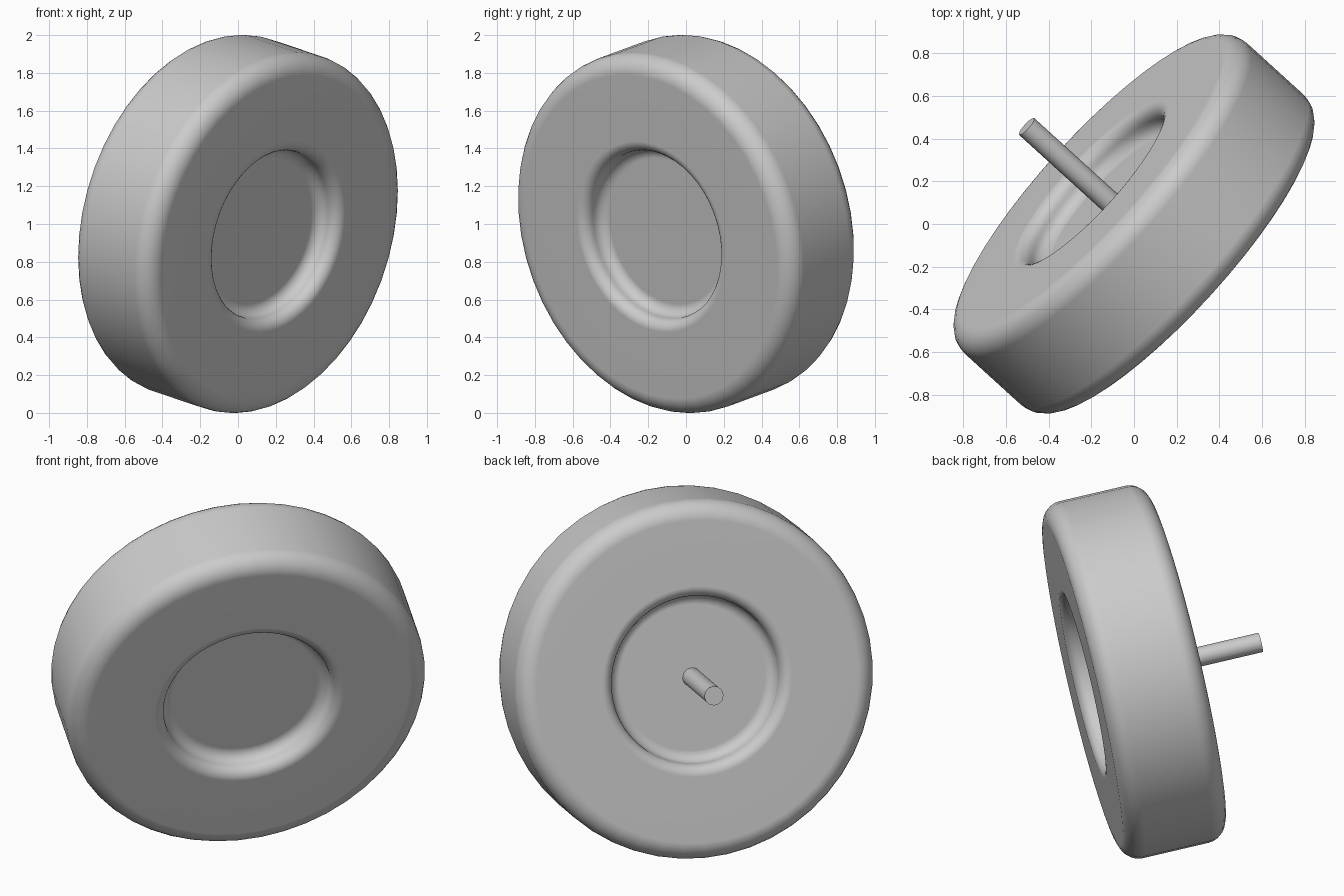
import bpy, bmesh, math
from mathutils import Vector, Matrix

if "Cube" in bpy.data.objects:
    bpy.data.objects.remove(bpy.data.objects["Cube"])

AXIS = Vector((-0.7185, 0.6525, 0.24)).normalized()   # axle points back, left and up
PLACE = Matrix.Translation((0, 0, 1)) @ AXIS.to_track_quat('Z', 'Y').to_matrix().to_4x4()

grey = bpy.data.materials.new("light_grey")
grey.diffuse_color = (0.6, 0.6, 0.6, 1)
grey.use_nodes = True
grey.node_tree.nodes["Principled BSDF"].inputs["Base Color"].default_value = grey.diffuse_color


def arc(cx, cz, r, a0, a1, n=6):
    """Points (radius, height) on an arc, angles in degrees."""
    angles = [math.radians(a0 + (a1 - a0) * i / n) for i in range(n + 1)]
    return [(cx + r * math.cos(a), cz + r * math.sin(a)) for a in angles]


def lathe(name, profile, sides):
    """Spin a profile around the wheel axis; open ends get flat caps."""
    bm = bmesh.new()
    rings = []
    for r, z in profile:
        rings.append([bm.verts.new((r * math.cos(2 * math.pi * i / sides),
                                    r * math.sin(2 * math.pi * i / sides), z))
                      for i in range(sides)])
    for a, b in zip(rings, rings[1:]):
        for i in range(sides):
            j = (i + 1) % sides
            bm.faces.new((a[i], a[j], b[j], b[i]))
    bm.faces.new(rings[0])
    bm.faces.new(rings[-1])
    bmesh.ops.recalc_face_normals(bm, faces=bm.faces)
    mesh = bpy.data.meshes.new(name)
    bm.to_mesh(mesh)
    bm.free()
    mesh.materials.append(grey)
    ob = bpy.data.objects.new(name, mesh)
    bpy.context.collection.objects.link(ob)
    ob.matrix_world = PLACE
    return ob


# wheel: recessed hub floor, rounded recess wall, flat side, rounded tread edge
HALF, FLOOR, RADIUS, ROUND = 0.284, 0.155, 0.983, 0.10
back = arc(0.40, FLOOR + 0.06, 0.06, 270, 360)           # floor into wall
back += arc(0.52, HALF - 0.06, 0.06, 180, 90)            # wall into side
back += arc(RADIUS - ROUND, HALF - ROUND, ROUND, 90, 0)  # side into tread
front = [(r, -z) for r, z in reversed(back)]
wheel = lathe("wheel", back + front, 48)

# axle stub standing on the back hub floor
axle = lathe("axle", [(0.053, FLOOR - 0.02), (0.053, 0.70)], 12)

for ob in (wheel, axle):
    bpy.ops.object.select_all(action='DESELECT')
    ob.select_set(True)
    bpy.context.view_layer.objects.active = ob
    bpy.ops.object.shade_smooth_by_angle(angle=math.radians(35))

# keep the flat sides and hub floors evenly shaded
flat = wheel.modifiers.new("even_flats", 'WEIGHTED_NORMAL')
flat.keep_sharp = True
